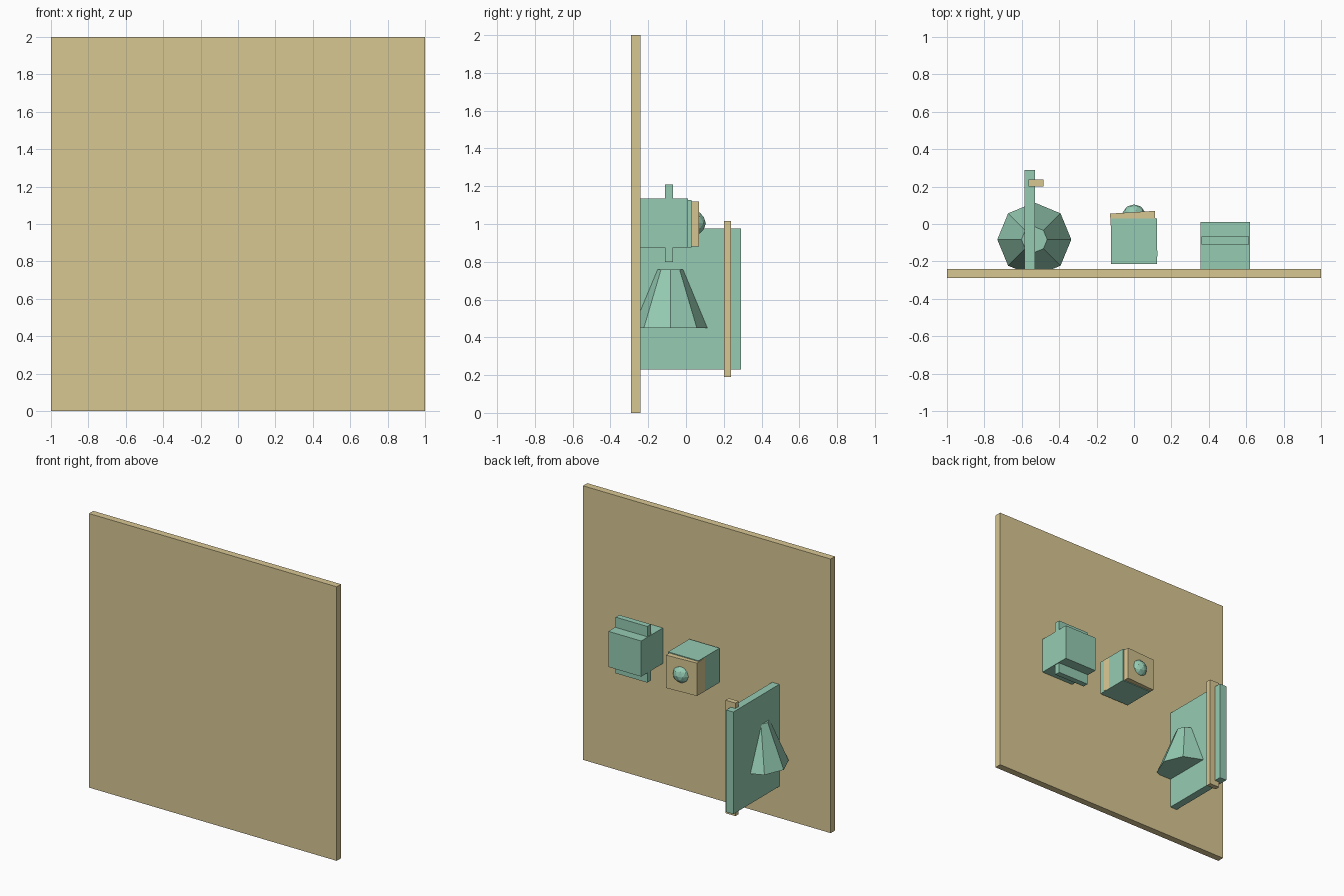
import bpy
import math

if "Cube" in bpy.data.objects:
    bpy.data.objects.remove(bpy.data.objects["Cube"])


def material(name, color):
    m = bpy.data.materials.new(name)
    m.diffuse_color = (*color, 1)
    m.use_nodes = True
    m.node_tree.nodes["Principled BSDF"].inputs["Base Color"].default_value = m.diffuse_color
    return m


TAN = material("tan", (0.69, 0.57, 0.29))
GREEN = material("green", (0.30, 0.60, 0.45))


def finish(name, mat):
    ob = bpy.context.object
    ob.name = name
    ob.data.materials.append(mat)
    return ob


def box(name, x, y, z, mat, turn=0):
    """Box from (min, max) ranges, turned about its own vertical axis."""
    centre = [(a + b) / 2 for a, b in (x, y, z)]
    bpy.ops.mesh.primitive_cube_add(size=1, location=centre, rotation=(0, 0, math.radians(turn)))
    ob = finish(name, mat)
    ob.scale = [b - a for a, b in (x, y, z)]
    return ob


# Upright wall board
box("wall_board", (-1, 1), (-0.29, -0.24), (0, 2), TAN)

# Block with a plate passing through it
box("right_block", (0.355, 0.62), (-0.24, 0.01), (0.875, 1.135), GREEN)
box("right_block_plate", (0.36, 0.615), (-0.11, -0.068), (0.80, 1.21), GREEN)

# Cube with a slightly turned inner cube and a knob
box("middle_cube", (-0.122, 0.123), (-0.213, 0.03), (0.875, 1.126), GREEN)
box("turned_inner_cube", (-0.121, 0.119), (-0.18, 0.063), (0.88, 1.12), TAN, turn=3.5)
bpy.ops.mesh.primitive_ico_sphere_add(subdivisions=2, radius=0.065, location=(0, 0.04, 1.005))
finish("knob", GREEN)

# Side panel with its rod
box("side_panel", (-0.585, -0.528), (-0.24, 0.29), (0.23, 0.975), GREEN)
box("panel_rod", (-0.565, -0.485), (0.20, 0.237), (0.19, 1.015), TAN)

# Eight-sided tapered cone through the panel
bpy.ops.mesh.primitive_cone_add(vertices=8, radius1=0.198, radius2=0.069, depth=0.31,
                                location=(-0.533, -0.083, 0.605))
finish("tapered_cone", GREEN)
